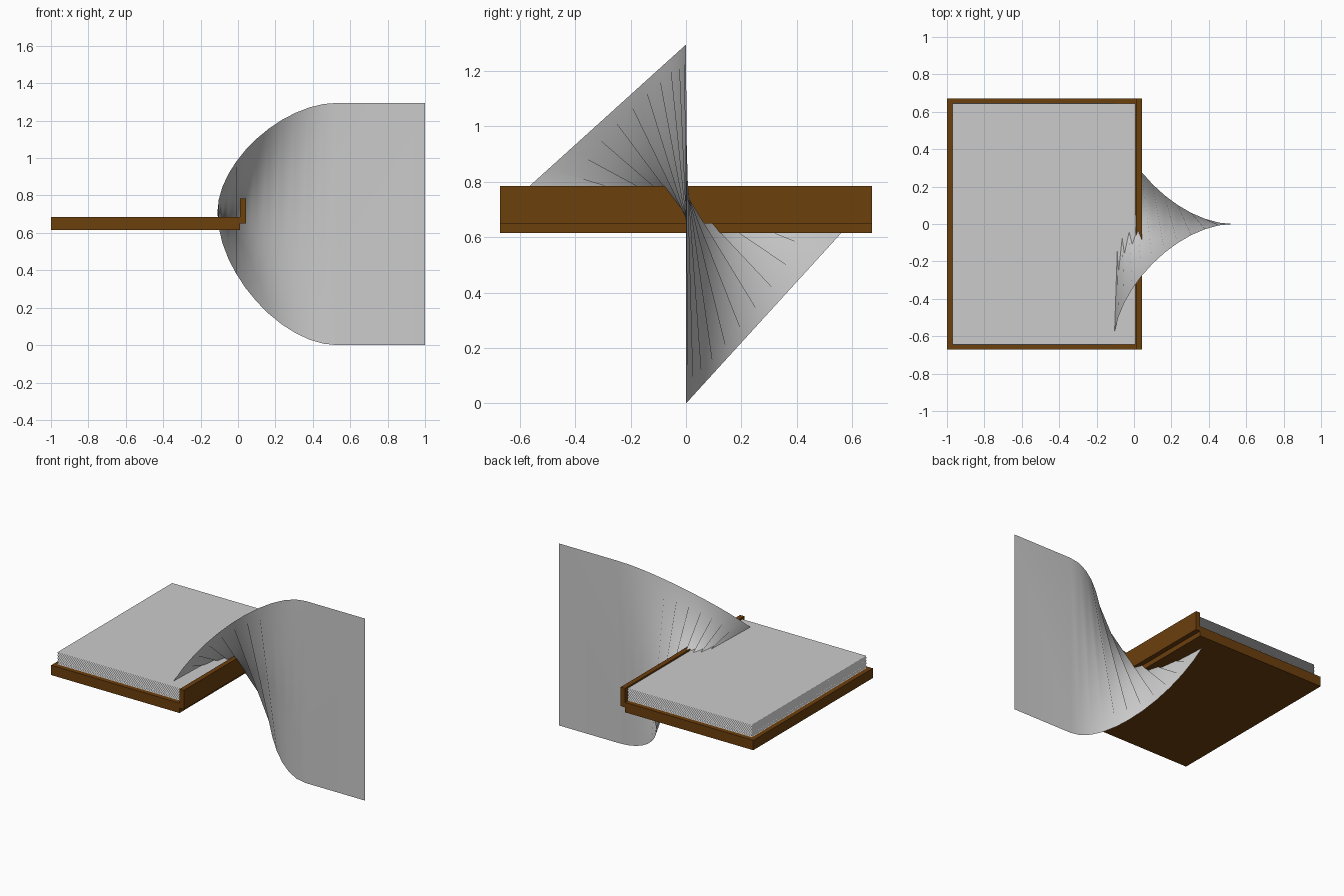
import bpy, bmesh
from mathutils import Vector

if "Cube" in bpy.data.objects:
    bpy.data.objects.remove(bpy.data.objects["Cube"])

brown = bpy.data.materials.new("brown_leather")
brown.diffuse_color = (0.15, 0.05, 0.004, 1)
brown.use_nodes = True
brown.node_tree.nodes["Principled BSDF"].inputs["Base Color"].default_value = brown.diffuse_color


def finish(name, bm, mat=None):
    me = bpy.data.meshes.new(name)
    bm.to_mesh(me)
    bm.free()
    ob = bpy.data.objects.new(name, me)
    bpy.context.collection.objects.link(ob)
    if mat:
        me.materials.append(mat)
    return ob


def box(name, lo, hi, mat=None):
    bm = bmesh.new()
    bmesh.ops.create_cube(bm, size=1)
    for v in bm.verts:
        v.co = [(a + b) / 2 + c * (b - a) for a, b, c in zip(lo, hi, v.co)]
    return finish(name, bm, mat)


# Cover board and spine
box("cover", (-1, -0.672, 0.615), (0.01, 0.672, 0.685), brown)
box("spine", (0.01, -0.672, 0.65), (0.044, 0.672, 0.785), brown)

# Stack of paper-thin pages
bm = bmesh.new()
for c in ((-0.97, -0.645), (0.008, -0.645), (0.008, 0.645), (-0.97, 0.645)):
    bm.verts.new((*c, 0.689))
bm.faces.new(bm.verts)
pages = finish("pages", bm)
arr = pages.modifiers.new("stack", 'ARRAY')
arr.count = 21
arr.use_relative_offset = False
arr.use_constant_offset = True
arr.constant_offset_displace = (0, 0, 0.0043)


# Twisting page: flat in the stack, rolling to upright on the right
def bezier(p, t):
    u = 1 - t
    return p[0]*u**3 + p[1]*3*u*u*t + p[2]*3*u*t*t + p[3]*t**3


X0, X1, ZE, H, N = 0.53, -0.11, 0.71, 0.46, 12


def edge(side, z0):
    a, b = Vector((X0, 0, z0)), Vector((X1, side * 0.647, ZE))
    ctrl = (a, Vector((X0 + (X1 - X0) * H, 0, z0)),
            Vector((X1, b.y * (1 - H), z0 + (ZE - z0) * (1 - H))), b)
    return ([Vector((1, 0, z0))] + [bezier(ctrl, i / N) for i in range(N + 1)]
            + [Vector((-0.97, b.y, ZE))])


bm = bmesh.new()
top = [bm.verts.new(p) for p in edge(-1, 1.295)]
bot = [bm.verts.new(p) for p in edge(1, 0)]
for i in range(len(top) - 1):
    bm.faces.new((top[i], bot[i + 1], bot[i]))
    bm.faces.new((top[i], top[i + 1], bot[i + 1]))
page = finish("twisted_page", bm)
for f in page.data.polygons:
    f.use_smooth = True
